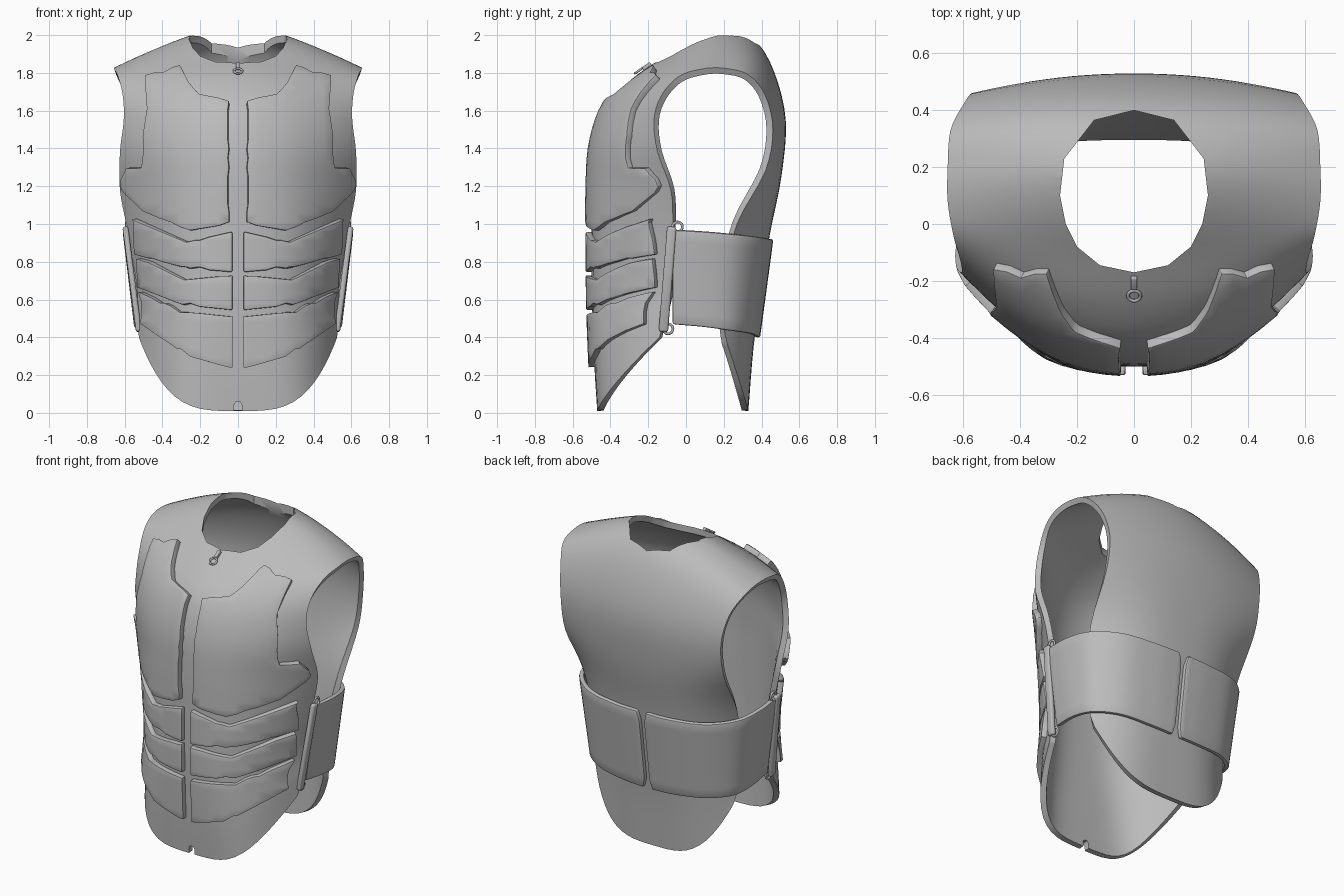
import bpy, bmesh, math
from mathutils import Vector
from mathutils.bvhtree import BVHTree

if "Cube" in bpy.data.objects:
    bpy.data.objects.remove(bpy.data.objects["Cube"])

grey = bpy.data.materials.new("armour_grey")
grey.diffuse_color = (0.5, 0.5, 0.5, 1)
grey.use_nodes = True
grey.node_tree.nodes["Principled BSDF"].inputs["Base Color"].default_value = grey.diffuse_color


def finish(ob, angle=35):
    if not ob.data.materials:
        ob.data.materials.append(grey)
    bpy.ops.object.select_all(action='DESELECT')
    ob.select_set(True)
    bpy.context.view_layer.objects.active = ob
    bpy.ops.object.shade_smooth_by_angle(angle=math.radians(angle))
    return ob


def make(name, bm):
    me = bpy.data.meshes.new(name)
    bm.to_mesh(me)
    bm.free()
    ob = bpy.data.objects.new(name, me)
    bpy.context.collection.objects.link(ob)
    return ob


def bake(ob):
    dg = bpy.context.evaluated_depsgraph_get()
    me = bpy.data.meshes.new_from_object(ob.evaluated_get(dg))
    ob.modifiers.clear()
    ob.data = me


def spline(pts, steps):
    """Catmull-Rom through a list of tuples."""
    pts = [Vector(p) for p in pts]
    ext = [pts[0] * 2 - pts[1]] + pts + [pts[-1] * 2 - pts[-2]]
    out = []
    for i in range(1, len(ext) - 2):
        a, b, c, d = ext[i - 1:i + 3]
        for k in range(steps):
            t = k / steps
            out.append(0.5 * (2 * b + (c - a) * t + (2 * a - 5 * b + 4 * c - d) * t * t
                              + (3 * b - a - 3 * c + d) * t ** 3))
    return out + [pts[-1]]


def grid_mesh(rows):
    bm = bmesh.new()
    vs = [[bm.verts.new(p) for p in r] for r in rows]
    for r, s in zip(vs, vs[1:]):
        for j in range(len(r) - 1):
            bm.faces.new((r[j], r[j + 1], s[j + 1], s[j]))
    return bm


# Vest stations from front hem, over the shoulders, to back hem:
# centre y, centre z, half width, edge y, edge z, y exponent, z exponent
stations = [
    (-.470, .01, .525, -.14, .40, 4.5, 3.6), (-.485, .25, .530, -.11, .52, 4.0, 3.2),
    (-.498, .60, .537, -.075, .68, 3.2, 2.4), (-.500, .95, .588, -.07, .98, 2.7, 2),
    (-.500, 1.2, .625, -.08, 1.18, 2.4, 2), (-.485, 1.42, .625, -.15, 1.38, 2.2, 2),
    (-.420, 1.62, .605, -.17, 1.55, 2, 2), (-.290, 1.765, .610, -.13, 1.68, 2, 1.8),
    (-.120, 1.885, .635, -.04, 1.78, 2, 1.5), (.05, 2.01, .655, .08, 1.82, 2, 1.4),
    (.20, 2.06, .655, .20, 1.825, 2, 1.4), (.36, 1.98, .645, .33, 1.79, 2, 1.6),
    (.465, 1.81, .600, .42, 1.68, 2, 1.8), (.528, 1.55, .570, .46, 1.50, 2, 2),
    (.505, 1.25, .565, .42, 1.28, 2.4, 2), (.445, .95, .555, .27, 1.0, 2.8, 2),
    (.398, .65, .525, .20, .70, 3, 2.2), (.358, .35, .510, .20, .47, 3.4, 3),
    (.330, .01, .490, .22, .36, 3.6, 3.4)]
N = 32
rows = []
fine = spline([s[:4] for s in stations], 4)
fine2 = spline([s[4:] for s in stations], 4)
for (yc, zc, w, ye), (ze, p, q) in zip(fine, fine2):
    row = []
    for j in range(N + 1):
        s = math.sin((j / N - 0.5) * math.pi)
        t = abs(s)
        row.append((w * s, yc + (ye - yc) * t ** p, zc + (ze - zc) * t ** q))
    rows.append(row)
bm = grid_mesh(rows)
bmesh.ops.recalc_face_normals(bm, faces=bm.faces)
bm.faces.ensure_lookup_table()
if bm.faces[N // 2].normal.y > 0:
    bmesh.ops.reverse_faces(bm, faces=bm.faces)
skin = BVHTree.FromBMesh(bm)
vest = make("vest_shell", bm)
m = vest.modifiers.new("thick", 'SOLIDIFY')
m.thickness, m.offset = 0.035, -1


def prism(name, outline, axis, lo, hi):
    """Extruded outline used as a cutter."""
    bm = bmesh.new()
    put = (lambda a, b, c: (a, b, c)) if axis == 'z' else (lambda a, b, c: (a, c, b))
    f = bm.faces.new([bm.verts.new(put(a, b, lo)) for a, b in outline])
    g = bmesh.ops.extrude_face_region(bm, geom=[f])['geom']
    d = Vector(put(0, 0, hi - lo))
    bmesh.ops.translate(bm, vec=d, verts=[v for v in g if isinstance(v, bmesh.types.BMVert)])
    bmesh.ops.recalc_face_normals(bm, faces=bm.faces)
    return make(name, bm)


# Neck opening and hem notch
half = [(.14, .365), (.245, .23), (.26, .10), (.24, 0), (.20, -.08), (.12, -.145)]
neck = prism("neck_cutter", [(0, .40)] + half + [(0, -.17)] + [(-x, y) for x, y in half[::-1]],
             'z', 1.66, 2.3)
notch = prism("notch_cutter", [(-.02, -.1), (.02, -.1), (.02, .045), (.01, .06), (-.01, .06),
                               (-.02, .045)], 'y', -.8, -.3)
for cutter in (neck, notch):
    b = vest.modifiers.new("cut", 'BOOLEAN')
    b.operation, b.solver, b.object = 'DIFFERENCE', 'EXACT', cutter
bake(vest)
for cutter in (neck, notch):
    bpy.data.objects.remove(cutter)
finish(vest)


def on_front(x, z):
    """Point and normal of the vest front at x, z."""
    for k in range(40):
        hit, n, _, _ = skin.ray_cast(Vector((x * (1 - .005 * k), -2, z)), Vector((0, 1, 0)))
        if hit and hit.y < 0.05:
            return hit, n
    return Vector((x, 0, z)), Vector((1, 0, 0))


def plate(name, outline, thick, side, soft):
    """Panel wrapped over the vest front."""
    bm = bmesh.new()
    bm.faces.new([bm.verts.new((x, 0, z)) for x, z in outline])
    for axis, count in ((0, 14), (2, 42)):
        for k in range(1, count):
            co, no = [0, 0, 0], [0, 0, 0]
            co[axis], no[axis] = k * .048 + .003, 1
            bmesh.ops.bisect_plane(bm, geom=bm.verts[:] + bm.edges[:] + bm.faces[:],
                                   plane_co=co, plane_no=no)
    bmesh.ops.remove_doubles(bm, verts=bm.verts, dist=.014)
    for v in bm.verts:
        v.co, _ = on_front(v.co.x, v.co.z)
    bmesh.ops.recalc_face_normals(bm, faces=bm.faces)
    if sum(f.normal.y for f in bm.faces) > 0:
        bmesh.ops.reverse_faces(bm, faces=bm.faces)
    if side < 0:
        for v in bm.verts:
            v.co.x *= -1
        bmesh.ops.reverse_faces(bm, faces=bm.faces)
    ob = make(name, bm)
    s = ob.modifiers.new("thick", 'SOLIDIFY')
    s.thickness, s.offset = thick + .01, 1 - 2 * .01 / (thick + .01)
    b = ob.modifiers.new("soft", 'BEVEL')
    b.width, b.segments, b.limit_method, b.angle_limit = soft, 2, 'ANGLE', math.radians(50)
    bake(ob)
    return finish(ob, 40)


chest = [(.045, 1.0), (.25, .965), (.48, 1.07), (.60, 1.19), (.595, 1.24), (.565, 1.305),
         (.49, 1.30), (.485, 1.46), (.465, 1.6), (.485, 1.765), (.3, 1.815), (.25, 1.725),
         (.2, 1.67), (.045, 1.64)]
upper = [(.03, .745), (.26, .765), (.525, .84), (.54, 1.03), (.26, .905), (.03, .96)]
middle = [(.03, .545), (.28, .57), (.505, .665), (.515, .82), (.45, .80), (.27, .705), (.03, .73)]
lower = [(.03, .235), (.25, .30), (.35, .37), (.49, .47), (.50, .64), (.27, .535), (.03, .51)]

# Belt control points, upper and lower edge, from side strap to back gap
top = [(.585, -.07, .97), (.595, .1, .96), (.555, .27, .945), (.41, .395, .93), (.2, .44, .92),
       (.015, .448, .92)]
low = [(.52, -.07, .47), (.535, .1, .455), (.50, .24, .435), (.37, .335, .42), (.18, .37, .405),
       (.015, .378, .40)]


def ring(name, loc, rot, r, w):
    bpy.ops.mesh.primitive_torus_add(location=loc, rotation=rot, major_radius=r, minor_radius=w,
                                     major_segments=20, minor_segments=8)
    ob = bpy.context.object
    ob.name = name
    return finish(ob, 60)


def bar(name, a, b, wx, wy, bev):
    """Rounded bar between two points."""
    a, b = Vector(a), Vector(b)
    bm = bmesh.new()
    bmesh.ops.create_cube(bm, size=1)
    d = b - a
    rot = Vector((0, 0, -1 if d.z < 0 else 1)).rotation_difference(d).to_matrix()
    for v in bm.verts:
        v.co = rot @ Vector((v.co.x * wx, v.co.y * wy, v.co.z * d.length)) + (a + b) / 2
    bmesh.ops.bevel(bm, geom=bm.edges[:], offset=bev, segments=3, profile=.5, affect='EDGES')
    return finish(make(name, bm))


for side, tag in ((1, "right"), (-1, "left")):
    plate("chest_plate_" + tag, chest, .034, side, .018)
    for n, shape in (("upper", upper), ("middle", middle), ("lower", lower)):
        plate(n + "_belly_plate_" + tag, shape, .032, side, .01)
    # Side belt
    up, dn = spline(top, 5), spline(low, 5)
    rows = []
    for k in range(9):
        t = k / 8
        row = [a.lerp(b, t) for a, b in zip(up, dn)]
        if k in (0, 8):   # rounded back corner
            row[-1] = row[-1].lerp(row[-2], .5)
        rows.append([(p.x * side, p.y, p.z) for p in row])
    bm = grid_mesh(rows)
    bmesh.ops.recalc_face_normals(bm, faces=bm.faces)
    if sum(f.normal.x * f.calc_center_median().x for f in bm.faces) < 0:
        bmesh.ops.reverse_faces(bm, faces=bm.faces)
    belt = make("side_belt_" + tag, bm)
    s = belt.modifiers.new("thick", 'SOLIDIFY')
    s.thickness, s.offset = .03, 0
    b = belt.modifiers.new("soft", 'BEVEL')
    b.width, b.segments, b.limit_method, b.angle_limit = .01, 2, 'ANGLE', math.radians(50)
    bake(belt)
    finish(belt, 40)
    # Strap bar with a ring at each end
    bar("strap_bar_" + tag, (.597 * side, -.075, .985), (.525 * side, -.12, .43), .03, .05, .012)
    ring("upper_strap_ring_" + tag, (.59 * side, -.045, .985), (0, math.pi / 2, 0), .026, .007)
    ring("lower_strap_ring_" + tag, (.52 * side, -.095, .445), (0, math.pi / 2, 0), .026, .007)

# Zip pull below the collar
p, n = on_front(0, 1.80)
tilt = (math.atan2(-n.y, n.z), 0, 0)
ring("zip_ring", p + n * .012, tilt, .022, .006)
a, _ = on_front(0, 1.815)
c, _ = on_front(0, 1.843)
bar("zip_slider", a + n * .008, c + n * .008, .022, .02, .004)
